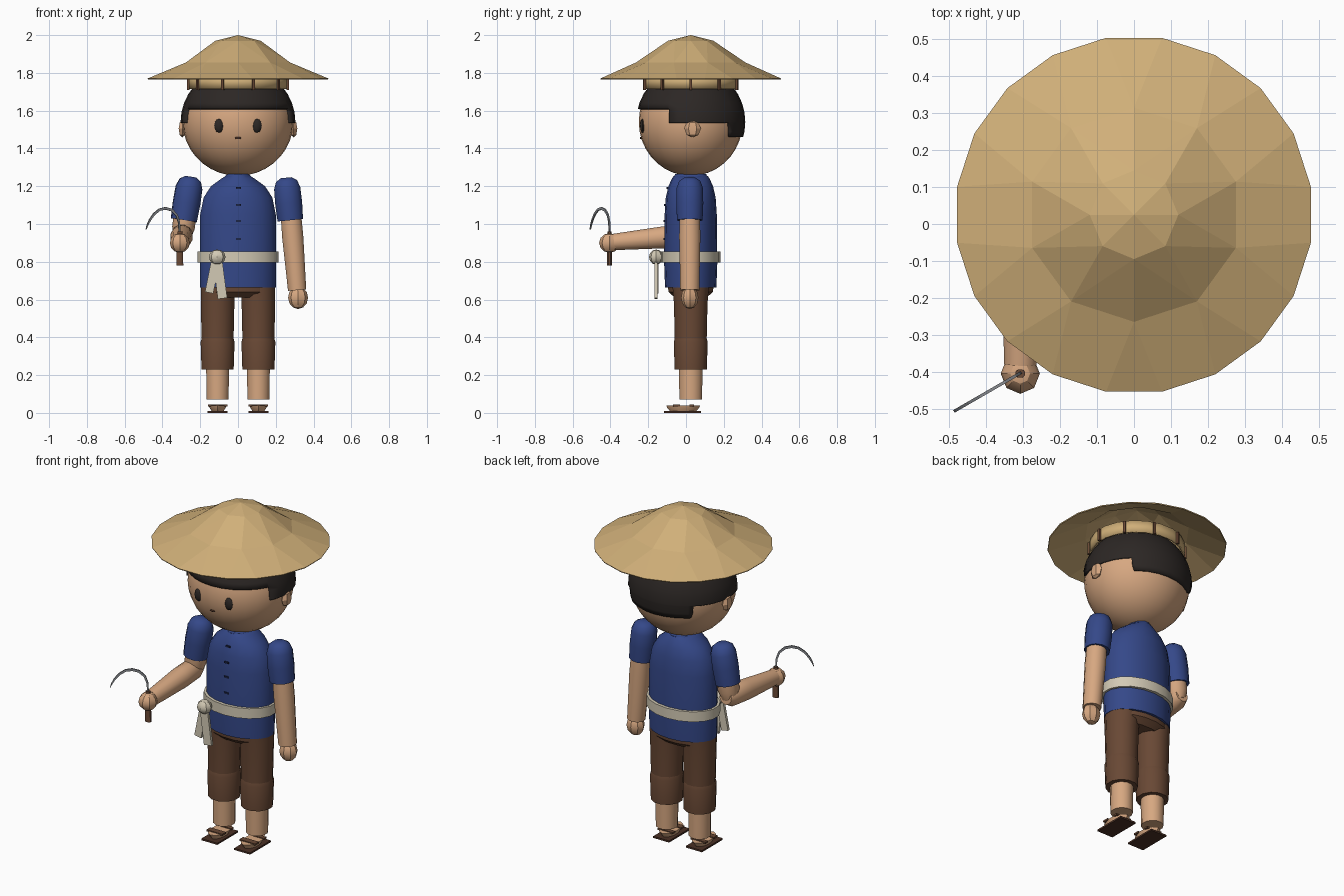
import bpy, bmesh, math
from mathutils import Vector, Matrix

if "Cube" in bpy.data.objects:
    bpy.data.objects.remove(bpy.data.objects["Cube"])

CY = 0.025  # body centre line in y


def mat(name, c):
    m = bpy.data.materials.new(name)
    m.diffuse_color = (*c, 1)
    m.use_nodes = True
    m.node_tree.nodes["Principled BSDF"].inputs["Base Color"].default_value = m.diffuse_color
    return m


STRAW = mat("straw", (0.63, 0.43, 0.19))
SKIN = mat("skin", (0.68, 0.39, 0.22))
BLACK = mat("black", (0.025, 0.02, 0.018))
BLUE = mat("blue", (0.035, 0.065, 0.25))
NAVY = mat("navy", (0.012, 0.018, 0.06))
CREAM = mat("cream", (0.65, 0.59, 0.46))
BROWN = mat("brown", (0.14, 0.065, 0.035))
DARK = mat("dark_brown", (0.07, 0.03, 0.018))
STEEL = mat("steel", (0.25, 0.26, 0.28))


def finish(name, bm, m, smooth=None, solid=None):
    bmesh.ops.recalc_face_normals(bm, faces=bm.faces)
    me = bpy.data.meshes.new(name)
    bm.to_mesh(me)
    bm.free()
    me.materials.append(m)
    o = bpy.data.objects.new(name, me)
    bpy.context.collection.objects.link(o)
    if solid:
        md = o.modifiers.new("thickness", 'SOLIDIFY')
        md.thickness = solid
    if smooth:
        bpy.context.view_layer.objects.active = o
        bpy.ops.object.select_all(action='DESELECT')
        o.select_set(True)
        bpy.ops.object.shade_smooth_by_angle(angle=math.radians(smooth))
    return o


def loft(name, p0, p1, prof, m, n=12, smooth=40, caps=True, solid=None):
    """Rings (t, rx, ry) placed along the line p0 to p1."""
    p0, p1 = Vector(p0), Vector(p1)
    q = (p1 - p0).to_track_quat('Z', 'Y')
    bm = bmesh.new()
    rings = []
    for t, rx, ry in prof:
        c = p0.lerp(p1, t)
        rings.append([bm.verts.new(c + q @ Vector((rx * math.cos(a), ry * math.sin(a), 0)))
                      for a in (2 * math.pi * (i + .5) / n for i in range(n))])
    for A, B in zip(rings, rings[1:]):
        for i in range(n):
            bm.faces.new((A[i], A[(i + 1) % n], B[(i + 1) % n], B[i]))
    if caps:
        bm.faces.new(rings[0])
        bm.faces.new(rings[-1])
    return finish(name, bm, m, smooth, solid)


def ball(name, c, r, m, u=12, v=8, smooth=60):
    bm = bmesh.new()
    bmesh.ops.create_uvsphere(bm, u_segments=u, v_segments=v, radius=1,
                              matrix=Matrix.LocRotScale(Vector(c), None, Vector(r)))
    return finish(name, bm, m, smooth)


def box(name, c, s, m, rot=0.0, axis='Z'):
    bm = bmesh.new()
    bmesh.ops.create_cube(bm, size=1, matrix=Matrix.Translation(c) @ Matrix.Rotation(rot, 4, axis)
                          @ Matrix.Diagonal((*s, 1)))
    return finish(name, bm, m)


# Straw hat: faceted rings with fewer sides towards the tip
bm = bmesh.new()
rings = []
for r, z, n in ((0.485, 1.77, 20), (0.29, 1.855, 10), (0.12, 1.97, 8)):
    vs = [bm.verts.new((r * math.sin(a), CY - r * math.cos(a), z))
          for a in (2 * math.pi * (i + (.5 if n == 20 else 0)) / n for i in range(n))]
    rings.append([bm.edges.new((vs[i], vs[(i + 1) % n])) for i in range(n)])
tip = bm.verts.new((0, CY, 2.0))
for e in rings[-1]:
    bm.faces.new((*e.verts, tip))
for A, B in zip(rings, rings[1:]):
    bmesh.ops.bridge_loops(bm, edges=A + B)
finish("straw_hat", bm, STRAW, solid=0.006)

# Hat inner band with ribs
loft("hat_band", (0, CY, 1.715), (0, CY, 1.785), [(0, .262, .255), (1, .262, .255)],
     STRAW, 20, 30, False, 0.012)
for k in range(10):
    a = math.radians(18 + 36 * k)
    box("hat_rib", (.264 * math.sin(a), CY - .257 * math.cos(a), 1.745), (.014, .014, .07), BROWN, a)

# Head, face and ears
ball("head", (0, CY, 1.54), (.293, .275, .285), SKIN, 28, 18)
for s in (-1, 1):
    ball("eye", (s * .1, -.229, 1.52), (.026, .014, .037), BLACK, 8, 6)
    ball("ear", (s * .295, .035, 1.505), (.022, .044, .046), SKIN, 6, 4, 20)
ball("mouth", (0, -.239, 1.455), (.018, .006, .006), DARK, 8, 4)

# Hair: spherical shell cut to a stepped hairline
bm = bmesh.new()
bmesh.ops.create_uvsphere(bm, u_segments=28, v_segments=18, radius=1,
                          matrix=Matrix.Translation((0, CY, 1.54)) @ Matrix.Diagonal((.304, .289, .295, 1)))
for co, no in (((0, 0, 1.61), (0, 0, 1)), ((0, 0, 1.535), (0, 0, 1)), ((0, 0, 1.46), (0, 0, 1)),
               ((0, -.09, 0), (0, 1, 0)), ((0, .23, 0), (0, 1, 0))):
    bmesh.ops.bisect_plane(bm, geom=bm.verts[:] + bm.edges[:] + bm.faces[:], plane_co=co, plane_no=no)


def bald(f):
    c = f.calc_center_median()
    return c.z < (1.46 if c.y > .23 else 1.535 if c.y > -.09 else 1.61)


bmesh.ops.delete(bm, geom=[f for f in bm.faces if bald(f)], context='FACES')
finish("hair", bm, BLACK, 40, 0.02)

# Shirt, collar, buttons
loft("shirt", (0, CY, 0), (0, CY, 1),
     [(.665, .203, .136), (.8, .205, .141), (1.05, .203, .138), (1.14, .185, .132),
      (1.2, .145, .118), (1.24, .09, .1), (1.255, .065, .09)], BLUE, 18)
loft("collar", (0, CY, 1.24), (0, CY, 1.265), [(0, .08, .095), (1, .06, .085)], BLUE, 12)
for z, y in ((1.19, -.098), (1.1, -.112), (1.015, -.114), (.92, -.114)):
    box("button", (.003, y, z), (.026, .008, .01), NAVY)

# Sash with knot and two tails
loft("sash", (0, CY, .795), (0, CY, .855), [(0, .217, .158), (1, .217, .158)], CREAM, 18)
ball("sash_knot", (-.11, -.158, .825), (.044, .038, .04), CREAM, 8, 6, 30)
box("sash_tail", (-.137, -.153, .715), (.045, .016, .16), CREAM, .2, 'Y')
box("sash_tail", (-.095, -.16, .705), (.05, .016, .2), CREAM, -.13, 'Y')

# Trousers: hips plus mirrored legs, cuffs, shins and sandals
loft("hips", (0, CY, 0), (0, CY, 1), [(.61, .17, .085), (.64, .195, .12), (.69, .19, .125)], BROWN, 16)
for s in (-1, 1):
    x = s * .108
    loft("trouser_leg", (x, CY, .37), (x, CY, .67), [(0, .087, .087), (.7, .092, .092), (1, .092, .1)], BROWN)
    loft("trouser_cuff", (x, CY, .23), (x, CY, .4), [(0, .088, .088), (.85, .093, .093), (1, .086, .086)], BROWN)
    loft("shin", (x, CY, .07), (x, CY, .26), [(0, .06, .062), (1, .063, .065)], SKIN)
    box("sandal_sole", (x, -.018, .005), (.105, .195, .01), DARK)
    loft("foot", (x, -.015, .01), (x, -.015, .04), [(0, .034, .07), (.6, .045, .085), (1, .049, .09)], SKIN, 10)
    box("sandal_strap", (x, -.05, .04), (.104, .035, .01), BROWN)
    box("sandal_strap", (x, .03, .04), (.1, .025, .01), BROWN)

# Sleeves, arms and hands: one hanging, one bent forwards
SLEEVE = [(0, .03, .03), (.08, .058, .058), (.25, .072, .072), (.6, .074, .074), (1, .07, .07)]
loft("sleeve", (.255, .02, 1.245), (.277, .02, 1.02), SLEEVE, BLUE)
loft("arm", (.28, .02, 1.05), (.313, .02, .65), [(0, .056, .056), (.3, .058, .058), (1, .052, .05)], SKIN)
ball("hand", (.318, .02, .61), (.053, .046, .06), SKIN, 8, 6, 30)
loft("sleeve", (-.25, .02, 1.25), (-.287, .015, 1.02), SLEEVE, BLUE)
loft("upper_arm", (-.28, .015, 1.05), (-.295, .01, .93), [(0, .06, .06), (.6, .06, .06), (1, .045, .045)], SKIN)
loft("forearm", (-.295, .05, .945), (-.308, -.38, .905),
     [(0, .04, .04), (.1, .058, .06), (.4, .06, .06), (1, .045, .045)], SKIN)
ball("hand", (-.308, -.405, .9), (.053, .055, .052), SKIN, 8, 6, 30)

# Sickle: handle and curved tapering blade
loft("sickle_handle", (-.308, -.405, .78), (-.308, -.405, .96), [(0, .02, .015), (1, .014, .012)], BROWN, 8)
path = [(0, .95), (.004, 1.01), (.018, 1.05), (.05, 1.08), (.09, 1.09), (.13, 1.082),
        (.165, 1.057), (.19, 1.025), (.205, .995), (.211, .97)]
width = [.008, .01, .012, .014, .014, .013, .012, .01, .007, .001]
bm = bmesh.new()
pairs = []
for i, (u, z) in enumerate(path):
    a, b = path[max(i - 1, 0)], path[min(i + 1, len(path) - 1)]
    t = Vector((b[0] - a[0], b[1] - a[1])).normalized()
    pt = lambda k: bm.verts.new((-.305 - .866 * (u + t.y * k), -.402 - .5 * (u + t.y * k), z - t.x * k))
    pairs.append((pt(0), pt(width[i])))
for (a, b), (c, d) in zip(pairs, pairs[1:]):
    bm.faces.new((a, b, d, c))
finish("sickle_blade", bm, STEEL, solid=0.008).modifiers[0].offset = 0
